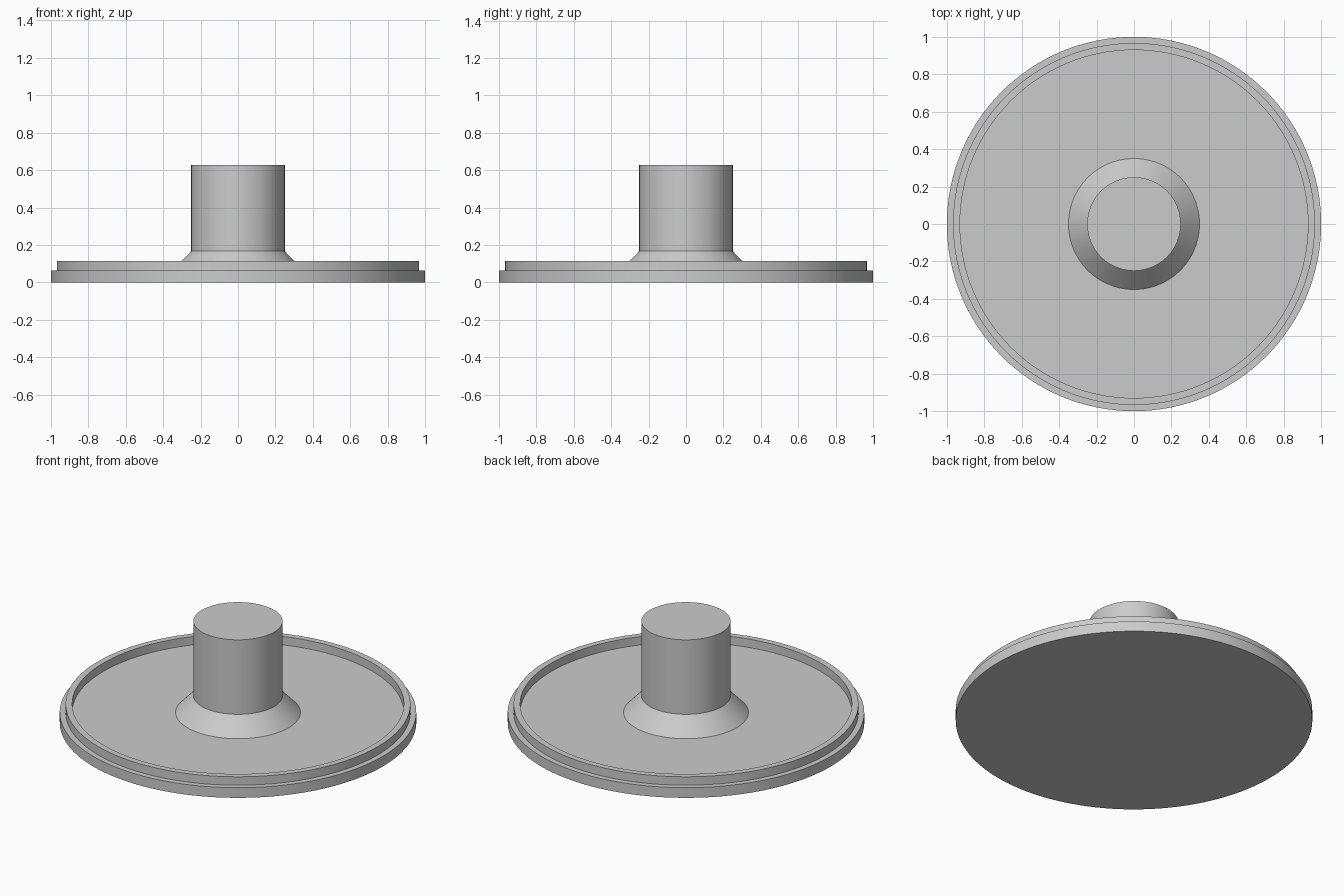
import bpy
import bmesh
import math

SEGMENTS = 128

default_cube = bpy.data.objects.get("Cube")
if default_cube:
    bpy.data.objects.remove(default_cube, do_unlink=True)

# Single plain grey
grey = bpy.data.materials.new("plain_grey")
grey.use_nodes = True
colour = (0.6, 0.6, 0.6, 1.0)
grey.diffuse_color = colour
grey.node_tree.nodes["Principled BSDF"].inputs["Base Color"].default_value = colour


def lathe(name, profile):
    """Revolve (radius, height) points about z; first and last rings get flat caps."""
    bm = bmesh.new()
    rings = []
    for radius, height in profile:
        rings.append([
            bm.verts.new((radius * math.cos(a), radius * math.sin(a), height))
            for a in (2 * math.pi * i / SEGMENTS for i in range(SEGMENTS))
        ])
    for low, high in zip(rings, rings[1:]):
        for i in range(SEGMENTS):
            j = (i + 1) % SEGMENTS
            bm.faces.new((low[i], low[j], high[j], high[i]))
    bm.faces.new(rings[0][::-1])
    bm.faces.new(rings[-1])
    bmesh.ops.recalc_face_normals(bm, faces=bm.faces)

    mesh = bpy.data.meshes.new(name)
    bm.to_mesh(mesh)
    bm.free()
    mesh.materials.append(grey)
    obj = bpy.data.objects.new(name, mesh)
    bpy.context.collection.objects.link(obj)

    bpy.ops.object.select_all(action='DESELECT')
    obj.select_set(True)
    bpy.context.view_layer.objects.active = obj
    bpy.ops.object.shade_smooth_by_angle(angle=math.radians(30))
    return obj


FLOOR = 0.063    # top of the flange and of the recessed floor
RIM_TOP = 0.115
STEM_RADIUS = 0.25
FLARE_RADIUS = 0.35

# Round base: outer flange, raised rim and recessed floor
lathe("base_disc", [
    (1.0, 0.0), (1.0, FLOOR), (0.967, FLOOR), (0.967, RIM_TOP),
    (0.93, RIM_TOP), (0.93, FLOOR), (FLARE_RADIUS, FLOOR),
])

# Central stem with a flared foot, seated slightly into the base
lathe("flared_stem", [
    (FLARE_RADIUS, FLOOR - 0.02), (FLARE_RADIUS, FLOOR),
    (STEM_RADIUS, 0.167), (STEM_RADIUS, 0.628),
])
